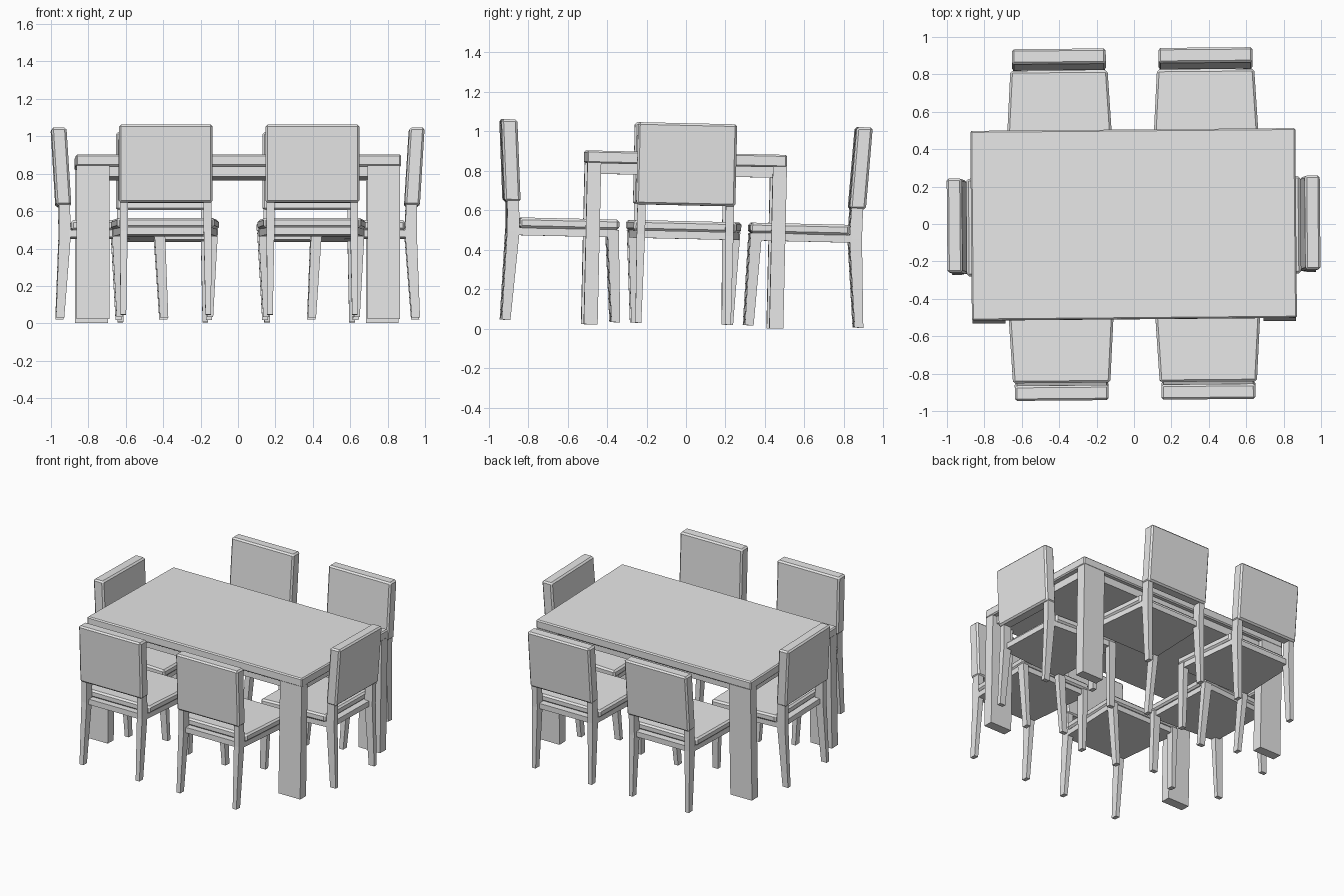
import bpy, bmesh, math
from mathutils import Matrix

if "Cube" in bpy.data.objects:
    bpy.data.objects.remove(bpy.data.objects["Cube"])

grey = bpy.data.materials.new("light grey")
grey.diffuse_color = (0.8, 0.8, 0.8, 1)
grey.use_nodes = True
grey.node_tree.nodes["Principled BSDF"].inputs["Base Color"].default_value = grey.diffuse_color

# The whole set sits very slightly tilted and turned
SET = (Matrix.Translation((-0.002, -0.017, 0.0255))
       @ Matrix.Rotation(0.0087, 4, 'Z') @ Matrix.Rotation(-0.0226, 4, 'X'))


def loft(name, sections, place=Matrix(), bevel=0.0):
    """Solid through quad sections, each a list of four (x, y, z) points."""
    bm = bmesh.new()
    rings = [[bm.verts.new(p) for p in s] for s in sections]
    bm.faces.new(rings[0][::-1])
    bm.faces.new(rings[-1])
    for a, b in zip(rings, rings[1:]):
        for i in range(4):
            j = (i + 1) % 4
            bm.faces.new((a[i], a[j], b[j], b[i]))
    bmesh.ops.recalc_face_normals(bm, faces=bm.faces)
    me = bpy.data.meshes.new(name)
    bm.to_mesh(me)
    bm.free()
    me.materials.append(grey)
    ob = bpy.data.objects.new(name, me)
    bpy.context.collection.objects.link(ob)
    ob.matrix_world = SET @ place
    if bevel:
        m = ob.modifiers.new("bevel", 'BEVEL')
        m.width = bevel
        m.segments = 1


def rect(x0, x1, y0, y1, z):
    return [(x0, y0, z), (x1, y0, z), (x1, y1, z), (x0, y1, z)]


def splay(back, front, y0, y1, z):
    """Plan of the seat: wider at its front edge."""
    return [(-back, y0, z), (back, y0, z), (front, y1, z), (-front, y1, z)]


def box(name, x0, x1, y0, y1, z0, z1, place=Matrix(), bevel=0.0):
    loft(name, [rect(x0, x1, y0, y1, z0), rect(x0, x1, y0, y1, z1)], place, bevel)


def chair(place):
    # Leaning backrest panel
    loft("backrest", [rect(-0.251, 0.251, -0.9215, -0.840, 0.600),
                      rect(-0.251, 0.251, -0.947, -0.866, 1.016)], place, 0.011)
    # Cushion on a solid seat frame
    loft("seat", [splay(0.260, 0.289, -0.842, -0.338, z) for z in (0.467, 0.52)],
         place, 0.012)
    loft("seat_frame", [splay(0.243, 0.280, -0.880, -0.357, z) for z in (0.43, 0.469)],
         place)
    for s in (-1, 1):
        # Back leg: kicks out at the floor, carries on up to the backrest
        loft("back_leg", [rect(s * 0.212, s * 0.242, -0.922, -0.878, 0),
                          rect(s * 0.203, s * 0.245, -0.905, -0.842, 0.45),
                          rect(s * 0.203, s * 0.245, -0.908, -0.850, 0.65)], place)
        # Tapered front leg
        loft("front_leg", [rect(s * 0.226, s * 0.258, -0.366, -0.322, 0),
                           rect(s * 0.240, s * 0.284, -0.398, -0.340, 0.468)], place)


# Table
box("table_top", -0.869, 0.869, -0.511, 0.503, 0.803, 0.867, bevel=0.008)
for sx in (-1, 1):
    for y0, y1 in ((-0.508, -0.438), (0.432, 0.503)):
        box("table_leg", sx * 0.690, sx * 0.865, y0, y1, -0.0135, 0.808)
# Inset block under the top
box("apron", -0.83, 0.83, -0.475, 0.470, 0.75, 0.808)

# Two chairs on each long side, one at each end
for turn, dy in ((0, 0.0), (math.pi, -0.012)):
    for x in (-0.392, 0.392):
        chair(Matrix.Translation((0, dy, 0)) @ Matrix.Rotation(turn, 4, 'Z')
              @ Matrix.Translation((x, 0, 0)))
for turn in (-math.pi / 2, math.pi / 2):
    chair(Matrix.Translation((0, -0.006, 0)) @ Matrix.Rotation(turn, 4, 'Z')
          @ Matrix.Translation((0, -0.051, 0)))
